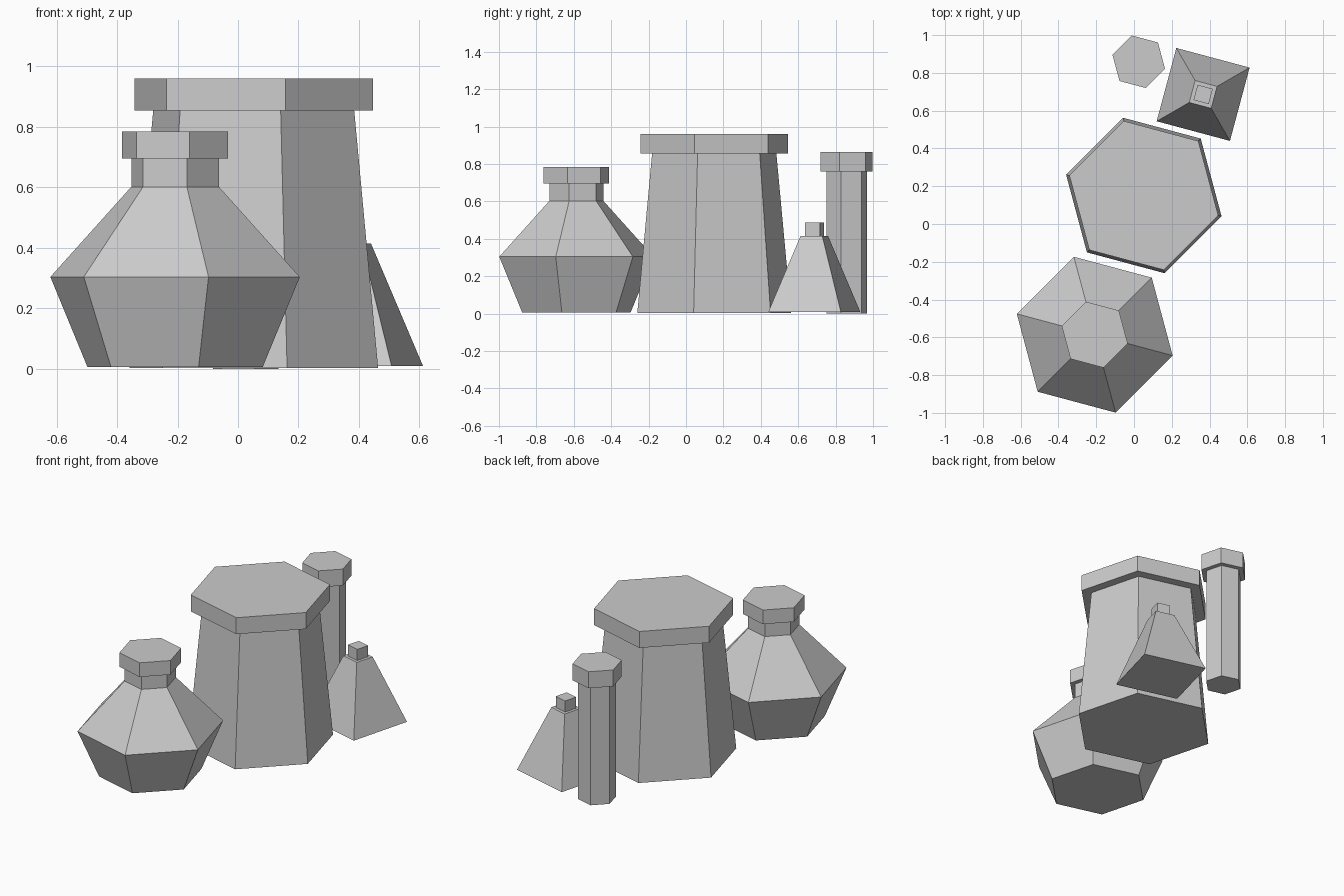
import bpy, bmesh
from math import cos, sin, pi, radians

if "Cube" in bpy.data.objects:
    bpy.data.objects.remove(bpy.data.objects["Cube"])


def lathe(name, x, y, sides, angle, profile):
    """Closed flat-faced solid: rings of (radius, z) stacked from bottom to top."""
    bm = bmesh.new()
    rings = []
    for r, z in profile:
        ring = []
        for i in range(sides):
            a = radians(angle) + 2 * pi * i / sides
            ring.append(bm.verts.new((r * cos(a), r * sin(a), z)))
        rings.append(ring)
    for low, high in zip(rings, rings[1:]):
        for i in range(sides):
            j = (i + 1) % sides
            bm.faces.new((low[i], low[j], high[j], high[i]))
    bm.faces.new(rings[0][::-1])
    bm.faces.new(rings[-1])
    mesh = bpy.data.meshes.new(name)
    bm.to_mesh(mesh)
    bm.free()
    obj = bpy.data.objects.new(name, mesh)
    obj.location = (x, y, 0)
    bpy.context.collection.objects.link(obj)
    return obj


def bottle(name, x, y, sides, angle, body, stopper_radius, z0, z1):
    lathe(name + "_body", x, y, sides, angle, body)
    lathe(name + "_stopper", x, y, sides, angle,
          [(stopper_radius, z0), (stopper_radius, z1)])


# Round-bellied flask with neck
bottle("round_flask", -0.208, -0.586, 6, -15,
       [(0.30, 0.006), (0.427, 0.304), (0.15, 0.602), (0.15, 0.695)],
       0.181, 0.695, 0.785)

# Large tapered jar
bottle("large_jar", 0.052, 0.151, 6, -15,
       [(0.426, 0.002), (0.344, 0.855)], 0.408, 0.855, 0.96)

# Small pyramid flask
bottle("pyramid_flask", 0.366, 0.686, 4, 30,
       [(0.284, 0.009), (0.085, 0.415)], 0.059, 0.415, 0.486)

# Tall thin vial
bottle("tall_vial", 0.025, 0.859, 6, -15,
       [(0.112, 0.0), (0.112, 0.76)], 0.144, 0.76, 0.865)
